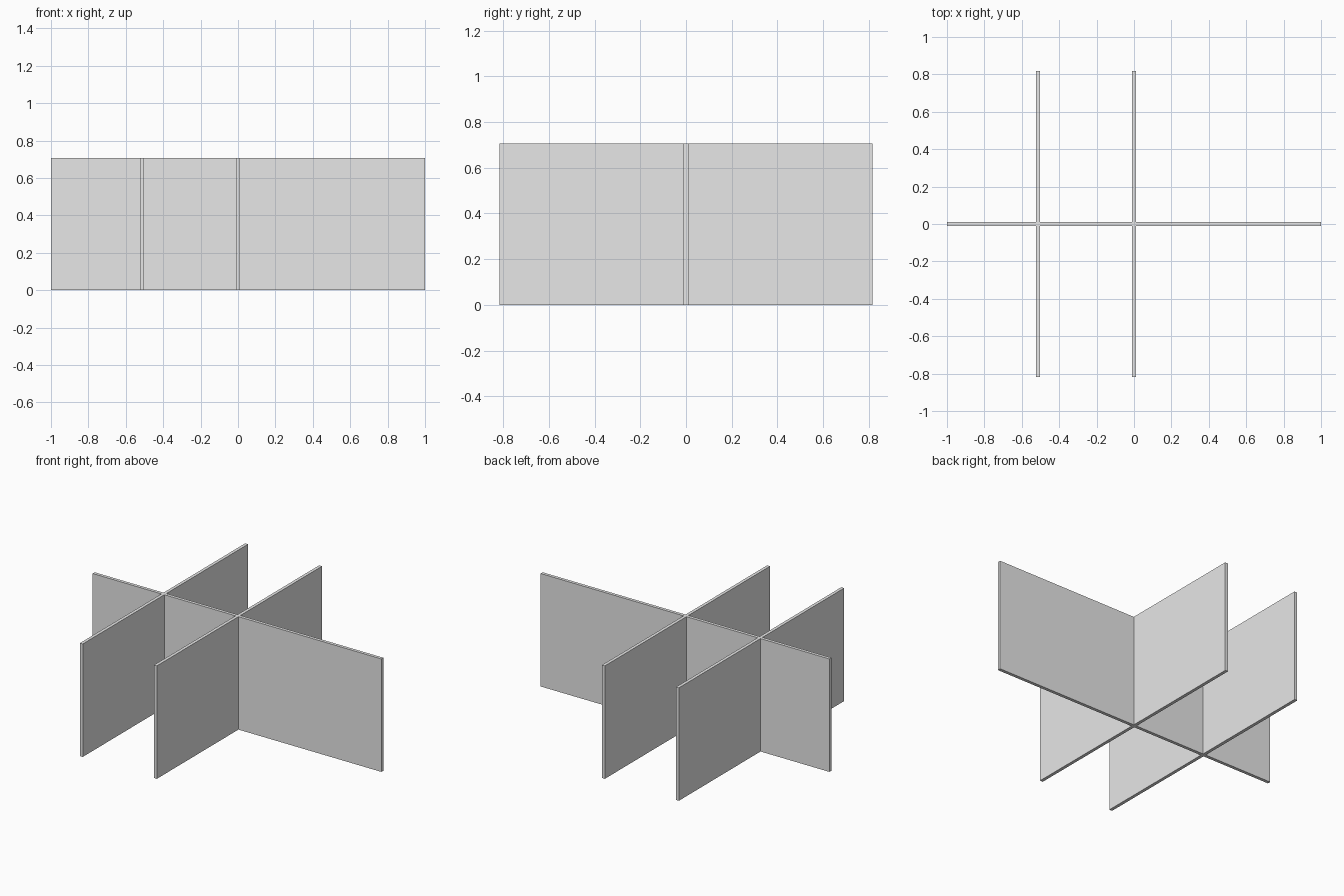
import bpy
import bmesh
from mathutils import Matrix, Vector

HEIGHT = 0.707
THICK = 0.02
HALF_LENGTH = 1.0
HALF_DEPTH = 0.817
CROSS_X = {"left_cross_panel": 0.0, "right_cross_panel": -0.513}

cube = bpy.data.objects.get("Cube")
if cube:
    bpy.data.objects.remove(cube, do_unlink=True)

grey = bpy.data.materials.new("plain_grey")
grey.use_nodes = True
colour = (0.8, 0.8, 0.8, 1)
grey.diffuse_color = colour
grey.node_tree.nodes["Principled BSDF"].inputs["Base Color"].default_value = colour


def slotted_panel(name, half, slots, slot_end, rotation=0, x=0):
    """Upright board with half-height slots, open at the top or bottom edge."""
    open_z = HEIGHT if slot_end == "top" else 0
    plain_z = HEIGHT - open_z
    outline = [(half, plain_z), (-half, plain_z), (-half, open_z)]
    for s in sorted(slots):
        a, b = s - THICK / 2, s + THICK / 2
        outline += [(a, open_z), (a, HEIGHT / 2), (b, HEIGHT / 2), (b, open_z)]
    outline.append((half, open_z))

    bm = bmesh.new()
    face = bm.faces.new([bm.verts.new((u, -THICK / 2, z)) for u, z in outline])
    extruded = bmesh.ops.extrude_face_region(bm, geom=[face], use_keep_orig=True)
    moved = [v for v in extruded["geom"] if isinstance(v, bmesh.types.BMVert)]
    bmesh.ops.translate(bm, verts=moved, vec=Vector((0, THICK, 0)))
    bmesh.ops.recalc_face_normals(bm, faces=bm.faces)
    bm.transform(Matrix.Translation((x, 0, 0)) @ Matrix.Rotation(rotation, 4, "Z"))

    mesh = bpy.data.meshes.new(name)
    bm.to_mesh(mesh)
    bm.free()
    mesh.materials.append(grey)
    obj = bpy.data.objects.new(name, mesh)
    bpy.context.collection.objects.link(obj)


# Long divider, slotted from the top
slotted_panel("long_panel", HALF_LENGTH, CROSS_X.values(), "top")

# Two cross dividers, slotted from the bottom so the boards interlock
for name, x in CROSS_X.items():
    slotted_panel(name, HALF_DEPTH, [0], "bottom", rotation=1.5707963, x=x)
